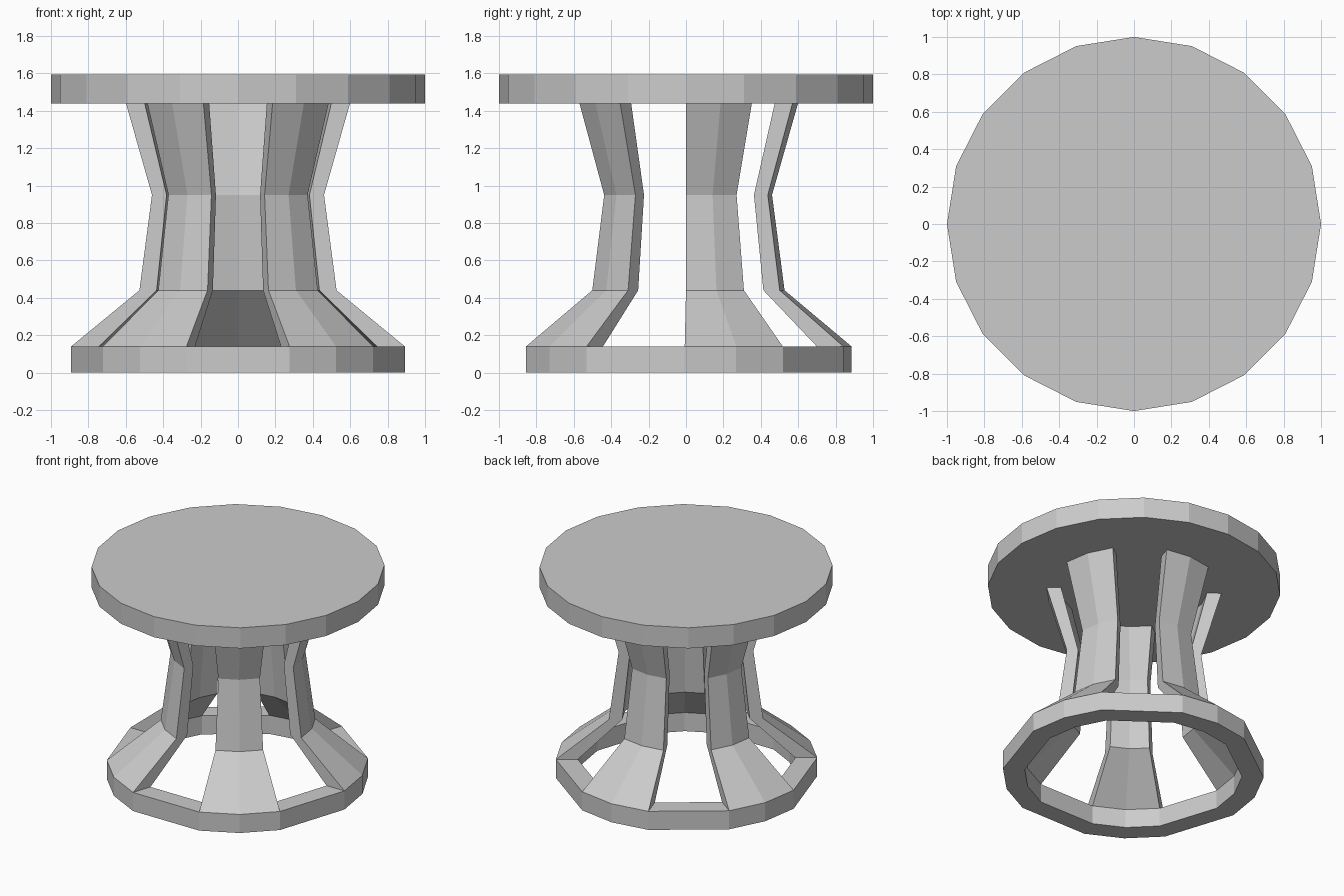
import bpy, bmesh
from math import radians, cos, sin

if "Cube" in bpy.data.objects:
    bpy.data.objects.remove(bpy.data.objects["Cube"])

BASE_Y = -0.007          # base sits very slightly off centre
ANGLES = [18 + 72 * k for k in range(5)]


def finish(name, bm):
    bmesh.ops.recalc_face_normals(bm, faces=bm.faces)
    mesh = bpy.data.meshes.new(name)
    bm.to_mesh(mesh)
    bm.free()
    obj = bpy.data.objects.new(name, mesh)
    bpy.context.collection.objects.link(obj)
    return obj


def sweep(name, sections, angles, closed):
    """Place the (radius, z, y offset) outline at each angle and bridge them."""
    bm = bmesh.new()
    rows = [[bm.verts.new((r * cos(radians(a)), r * sin(radians(a)) + dy, z))
             for r, z, dy in sections] for a in angles]
    n = len(sections)
    pairs = list(zip(rows, rows[1:] + rows[:1])) if closed else list(zip(rows, rows[1:]))
    for p, q in pairs:
        for i in range(n):
            j = (i + 1) % n
            bm.faces.new((p[i], p[j], q[j], q[i]))
    if not closed:
        bm.faces.new(rows[0])
        bm.faces.new(rows[-1])
    return finish(name, bm)


# round seat top, 20 sides
bpy.ops.mesh.primitive_cylinder_add(vertices=20, radius=1, depth=0.155,
                                    location=(0, 0, 1.516), rotation=(0, 0, 0))
bpy.context.object.name = "seat_top"

# base ring: arc corners under each leg, straight bars between legs
ring = [(0.892, 0, BASE_Y), (0.892, 0.14, BASE_Y), (0.743, 0.14, BASE_Y), (0.743, 0, BASE_Y)]
sweep("base_ring", ring, [a + d for a in ANGLES for d in (-18, 0, 18)], True)

# five waisted legs, each two facets wide
leg = [(0.892, 0.14, BASE_Y), (0.527, 0.44, 0), (0.46, 0.95, 0), (0.599, 1.44, 0),
       (0.499, 1.44, 0), (0.382, 0.95, 0), (0.435, 0.44, 0), (0.743, 0.14, BASE_Y)]
for k, a in enumerate(ANGLES):
    sweep(f"leg_{k + 1}", leg, [a - 18, a, a + 18], False)
